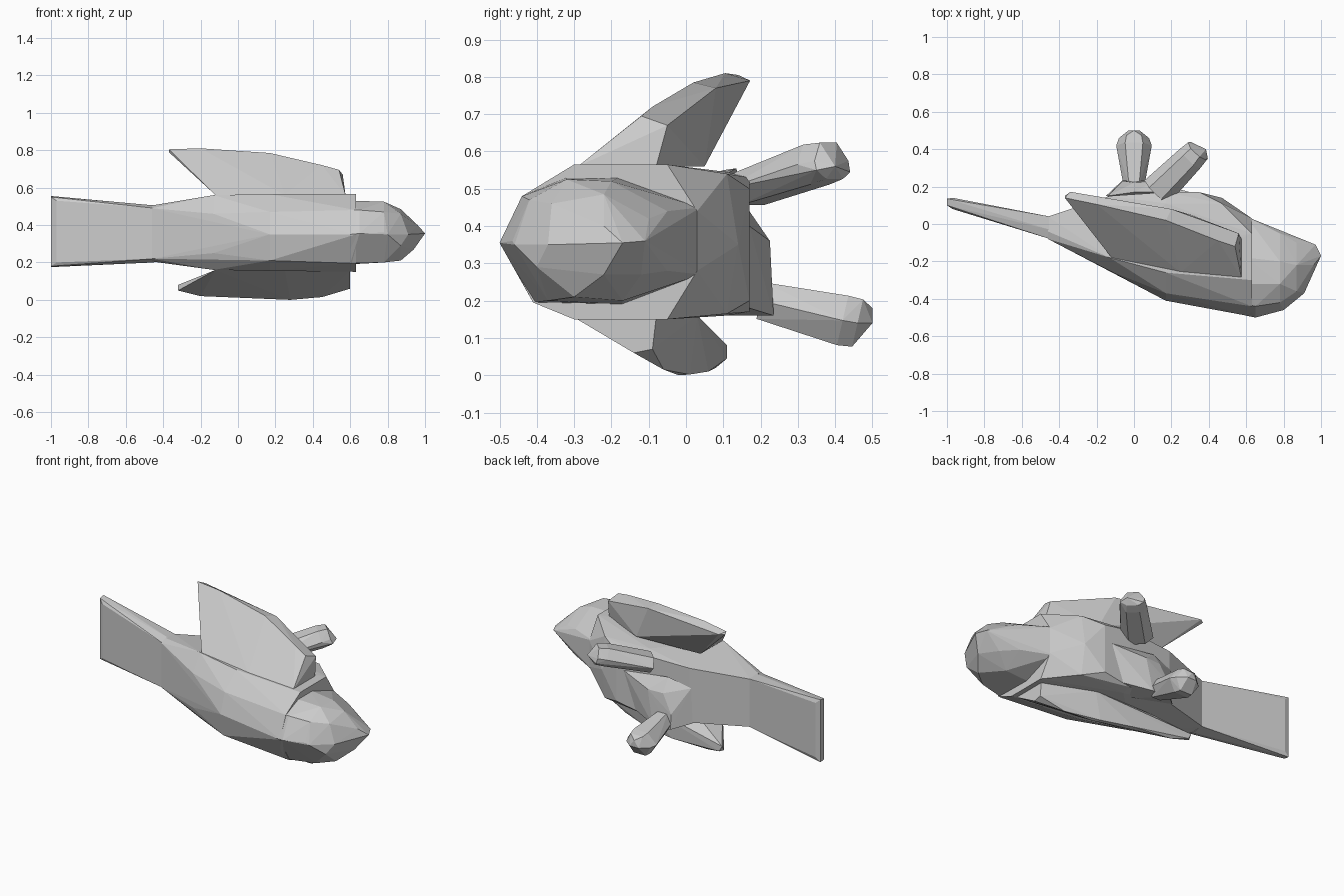
import bpy, bmesh
from mathutils import Vector


def hull(name, points):
    """Faceted solid wrapped around a few key points."""
    bm = bmesh.new()
    for p in points:
        bm.verts.new(p)
    res = bmesh.ops.convex_hull(bm, input=bm.verts)
    loose = {g for g in res["geom_interior"] + res["geom_unused"]
             if isinstance(g, bmesh.types.BMVert)}
    bmesh.ops.delete(bm, geom=list(loose), context='VERTS')
    bmesh.ops.recalc_face_normals(bm, faces=bm.faces)
    mesh = bpy.data.meshes.new(name)
    bm.to_mesh(mesh)
    bm.free()
    ob = bpy.data.objects.new(name, mesh)
    bpy.context.collection.objects.link(ob)
    return ob


def section(x, yz):
    return [(x, y, z) for y, z in yz]


def limb(name, rings, tips):
    """Six sided limb: rings of (centre, width, height) along the line to the tips."""
    axis = (Vector(rings[-1][0]) - Vector(rings[0][0])).normalized()
    side = axis.cross(Vector((0, 0, 1))).normalized()
    up = side.cross(axis)
    pts = list(tips)
    for c, w, h in rings:
        for sx, sy in ((1, 0), (.5, 1), (-.5, 1), (-1, 0), (-.5, -1), (.5, -1)):
            pts.append(Vector(c) + side * sx * w + up * sy * h)
    return hull(name, pts)


# Body, swelling from the tail root to the neck
hull("body",
     section(-.46, [(-.08, .22), (-.08, .49), (-.04, .505), (.04, .50), (.04, .21), (-.04, .205)])
     + section(-.13, [(-.18, .16), (-.18, .56), (-.25, .25), (-.25, .46), (.15, .52), (.15, .19)])
     + section(.17, [(-.26, .155), (-.26, .565), (-.41, .35), (-.38, .21), (-.37, .47),
                     (.11, .545), (.17, .53), (.17, .17), (.11, .16)])
     + section(.35, [(.17, .50), (.17, .20)])
     + section(.47, [(.11, .54), (.11, .165), (.14, .35)])
     + section(.63, [(-.30, .565), (-.05, .565), (-.05, .15), (-.30, .15),
                     (-.41, .195), (-.495, .35), (-.44, .48), (.03, .44), (.03, .28)]))

# Head with blunt beak
hull("head",
     section(.60, [(-.41, .195), (-.49, .35), (-.43, .48), (-.32, .53), (-.18, .53),
                   (.04, .45), (.04, .27), (-.17, .19)])
     + section(.65, [(-.50, .355), (-.44, .48)])
     + section(.78, [(-.465, .36), (-.42, .47), (-.32, .525), (-.20, .52), (-.05, .44),
                     (-.05, .28), (-.17, .20), (-.37, .20)])
     + section(.87, [(-.40, .29), (-.36, .46), (-.22, .485), (-.10, .42), (-.12, .27), (-.30, .21)])
     + [(.80, -.46, .35), (.91, -.37, .35), (.97, -.11, .36), (1, -.17, .355),
        (.96, -.22, .40), (.94, -.22, .27)])

# Flat tail fan
hull("tail",
     section(-1, [(.10, .18), (.10, .55), (.135, .555), (.135, .175)])
     + section(-.97, [(.08, .20), (.08, .53), (.14, .53), (.14, .2)])
     + section(-.45, [(-.08, .22), (-.08, .49), (-.03, .505), (.04, .50), (.04, .21), (-.03, .20)]))

# Upper, spread wing
hull("upper_wing",
     [(-.37, .14, .805), (-.37, .15, .79), (-.34, .172, .79), (-.20, .105, .81),
      (.17, .02, .785), (.20, .08, .77), (.45, -.09, .72), (.54, -.12, .695),
      (.56, -.05, .67), (-.12, -.18, .56), (-.12, .03, .56), (.25, -.26, .56),
      (.575, -.29, .56), (.575, -.08, .56), (.30, .05, .56), (.55, -.17, .655)])

# Lower, folded wing
hull("lower_wing",
     [(-.32, .11, .08), (-.32, .09, .05), (-.30, .11, .045), (-.20, .08, .02),
      (.05, .06, .01), (.25, .01, .002), (.28, -.02, 0), (.45, -.06, .015),
      (.60, -.14, .06), (.60, -.09, .07), (-.12, -.18, .16), (-.12, .03, .16),
      (.25, -.26, .16), (.60, -.30, .155), (.60, -.08, .155), (.30, .03, .16)])

# Thigh bulge and legs with rounded feet
hull("lower_thigh",
     [(-.15, .15, .19), (-.06, .235, .16), (.06, .235, .16), (-.06, .23, .25),
      (.10, .225, .36), (0, .22, .36), (.22, .17, .18), (.30, .17, .40),
      (0, .17, .44), (-.14, .15, .40), (.1, .1, .16)])
limb("lower_leg", [((0, .20, .20), .055, .05), ((0, .42, .147), .095, .068),
                   ((0, .46, .14), .08, .065)],
     [(-.03, .50, .14), (.03, .50, .14), (0, .50, .18)])
limb("upper_leg", [((.12, .17, .50), .09, .045), ((.30, .35, .565), .075, .055),
                   ((.335, .39, .575), .065, .05)],
     [(.30, .44, .545), (.385, .40, .56), (.395, .35, .55)])
